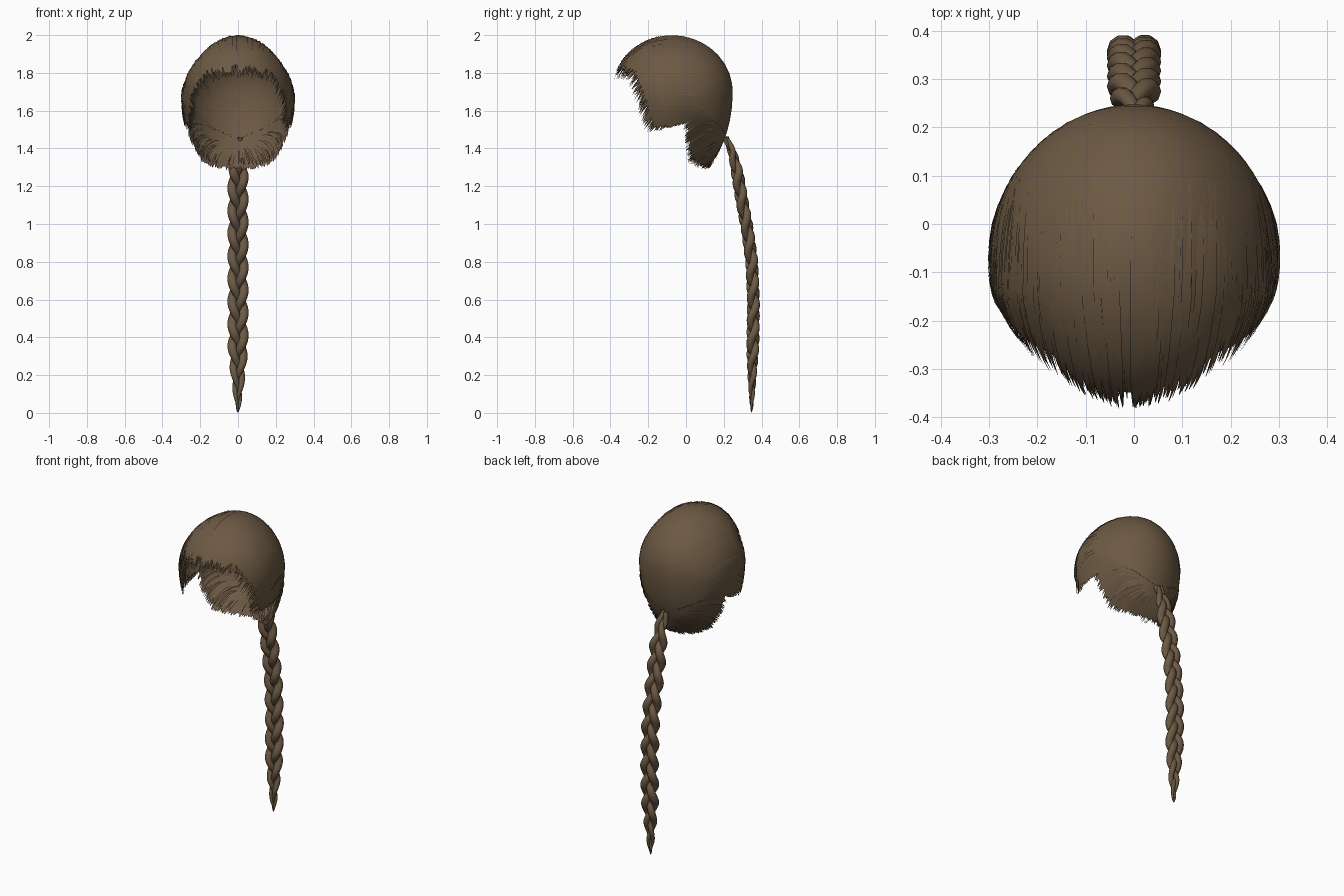
import bpy, bmesh, math, random
from mathutils import Vector

random.seed(4)
cube = bpy.data.objects.get("Cube")
if cube:
    bpy.data.objects.remove(cube, do_unlink=True)

brown = bpy.data.materials.new("brown_hair")
brown.use_nodes = True
brown.diffuse_color = (0.15, 0.10, 0.057, 1)
brown.node_tree.nodes["Principled BSDF"].inputs["Base Color"].default_value = brown.diffuse_color

CENTRE = Vector((0, -0.07, 1.70))
GATHER = Vector((0, 0.875, -0.5)).normalized()   # where all hair meets the braid

# Hairline point (model space) and sweep control (unit-sphere space), fringe to nape
HAIRLINE = [
    ((0, -0.385, 1.80), (0, 0, 1.5)),
    ((0.10, -0.37, 1.80), (0.5, 0, 1.4)),
    ((0.20, -0.30, 1.78), (1.0, 0, 1.3)),
    ((0.26, -0.25, 1.64), (1.2, 0.2, 0.7)),
    ((0.27, -0.21, 1.49), (1.3, 0.3, 0.2)),
    ((0.29, -0.10, 1.51), (1.1, 0.4, 0)),
    ((0.27, -0.01, 1.54), (0.9, 0.6, -0.1)),
    ((0.19, 0.01, 1.35), (0.6, 0.7, -0.4)),
    ((0.12, 0.08, 1.30), (0.35, 0.7, -0.6)),
    ((0, 0.12, 1.30), (0, 0.7, -0.7)),
]
LAST = len(HAIRLINE) - 1


def to_unit(p):
    d = Vector(p) - CENTRE
    return Vector((d.x / 0.3, d.y / 0.32, d.z / (0.3 if d.z > 0 else 0.5))).normalized()


def on_head(d, lift=0.0):
    """Head-shaped surface in unit direction d, raised by lift."""
    x, y, z = d.normalized() * (1 + lift)
    p = CENTRE + Vector((0.3 * x, 0.32 * y, z * (0.3 if z > 0 else 0.5)))
    p.x *= 1 - 0.6 * max(0, p.z - 1.68)
    p.x *= 1 - 0.8 * max(0, -0.15 - p.y)
    return p


KEYS = [(to_unit(h), Vector(c)) for h, c in HAIRLINE]


def flow(s, t, side=1, lift=0.0):
    """Point at fraction t of the lock that ends at hairline position s."""
    i = min(int(s), LAST - 1)
    end = KEYS[i][0].lerp(KEYS[i + 1][0], s - i).normalized()
    mid = KEYS[i][1].lerp(KEYS[i + 1][1], s - i)
    d = GATHER * (1 - t) ** 2 + mid * (2 * t * (1 - t)) + end * t * t
    return on_head(Vector((d.x * side, d.y, d.z)), lift)


def finish(bm, name):
    mesh = bpy.data.meshes.new(name)
    bm.to_mesh(mesh)
    bm.free()
    mesh.materials.append(brown)
    mesh.shade_smooth()
    obj = bpy.data.objects.new(name, mesh)
    bpy.context.collection.objects.link(obj)
    return obj


def strip(bm, rows):
    """Skin neighbouring rows of points with quads."""
    verts = [[bm.verts.new(p) for p in row] for row in rows]
    for a, b in zip(verts, verts[1:]):
        for j in range(len(a) - 1):
            bm.faces.new((a[j], a[j + 1], b[j + 1], b[j]))


# Smooth swept-back cap
bm = bmesh.new()
COLS, ROWS = 10 * LAST, 28
strip(bm, [[flow(abs(c) * LAST / COLS, 0.94 * r / ROWS, 1 if c >= 0 else -1, -0.008)
            for r in range(ROWS + 1)] for c in range(-COLS, COLS + 1)])
bmesh.ops.remove_doubles(bm, verts=bm.verts, dist=0.0004)
bmesh.ops.recalc_face_normals(bm, faces=bm.faces)
finish(bm, "hair_cap")


# Loose locks lying over and under the cap, with ragged tips
def locks(name, count, width, start, end, lift_range):
    bm = bmesh.new()
    for _ in range(count):
        s = random.uniform(0, LAST)
        side = random.choice((-1, 1))
        t0, t1 = random.uniform(*start), random.uniform(*end)
        lift = random.uniform(*lift_range)
        half = width * random.uniform(0.5, 1)
        rows, n = [], 10
        for k in range(n + 1):
            f = k / n
            t = t0 + (t1 - t0) * f
            rise = -0.008 + (lift + 0.008) * min(1, f * 2.5)
            p = flow(s, t, side, rise)
            along = flow(s, t + 0.01, side, rise) - p
            across = along.cross(p - CENTRE).normalized()
            w = half * min(1, 0.3 + 2 * f, 0.1 + 4 * (1 - f))
            rows.append([p - across * w, p + across * w])
        strip(bm, rows)
    finish(bm, name)


locks("outer_locks", 800, 0.007, (0.25, 0.7), (0.95, 1.04), (-0.006, 0.012))
locks("inner_locks", 350, 0.005, (0.15, 0.6), (0.90, 1.03), (-0.05, -0.015))

# Braid centre line (y, z) from the gather point to the tip
PATH = [(0.21, 1.46), (0.245, 1.38), (0.27, 1.28), (0.295, 1.13), (0.325, 0.97),
        (0.348, 0.8), (0.357, 0.6), (0.355, 0.4), (0.35, 0.2), (0.347, 0)]


def braid_y(z):
    for (ya, za), (yb, zb) in zip(PATH, PATH[1:]):
        if z >= zb:
            return ya + (yb - ya) * (za - z) / (za - zb)
    return PATH[-1][0]


# Three strands woven in a figure of eight, tapering at both ends
TOP, PERIOD, STEPS, SIDES = PATH[0][1], 0.36, 170, 10
for n, label in enumerate(("first", "second", "third")):
    centres = []
    for k in range(STEPS + 1):
        z = TOP * (1 - k / STEPS)
        size = min(1, (z / 0.35) ** 0.6, 0.5 + (TOP - z) * 2.5)
        a = math.tau * ((TOP - z) / PERIOD + n / 3)
        p = Vector((0.031 * size * math.sin(a), braid_y(z) + 0.014 * size * math.sin(2 * a), z))
        centres.append((p, size * (0.021 + 0.004 * abs(math.sin(a)))))
    rows = []
    for k, (p, r) in enumerate(centres):
        tangent = (centres[min(k + 1, STEPS)][0] - centres[max(k - 1, 0)][0]).normalized()
        u = Vector((0, 1, 0)).cross(tangent).normalized()
        v = tangent.cross(u)
        rows.append([p + (u * math.cos(q) + v * 0.9 * math.sin(q)) * r
                     for q in (math.tau * j / SIDES for j in range(SIDES + 1))])
    bm = bmesh.new()
    strip(bm, rows)
    bmesh.ops.remove_doubles(bm, verts=bm.verts, dist=0.00005)
    bmesh.ops.recalc_face_normals(bm, faces=bm.faces)
    finish(bm, label + "_braid_strand")
